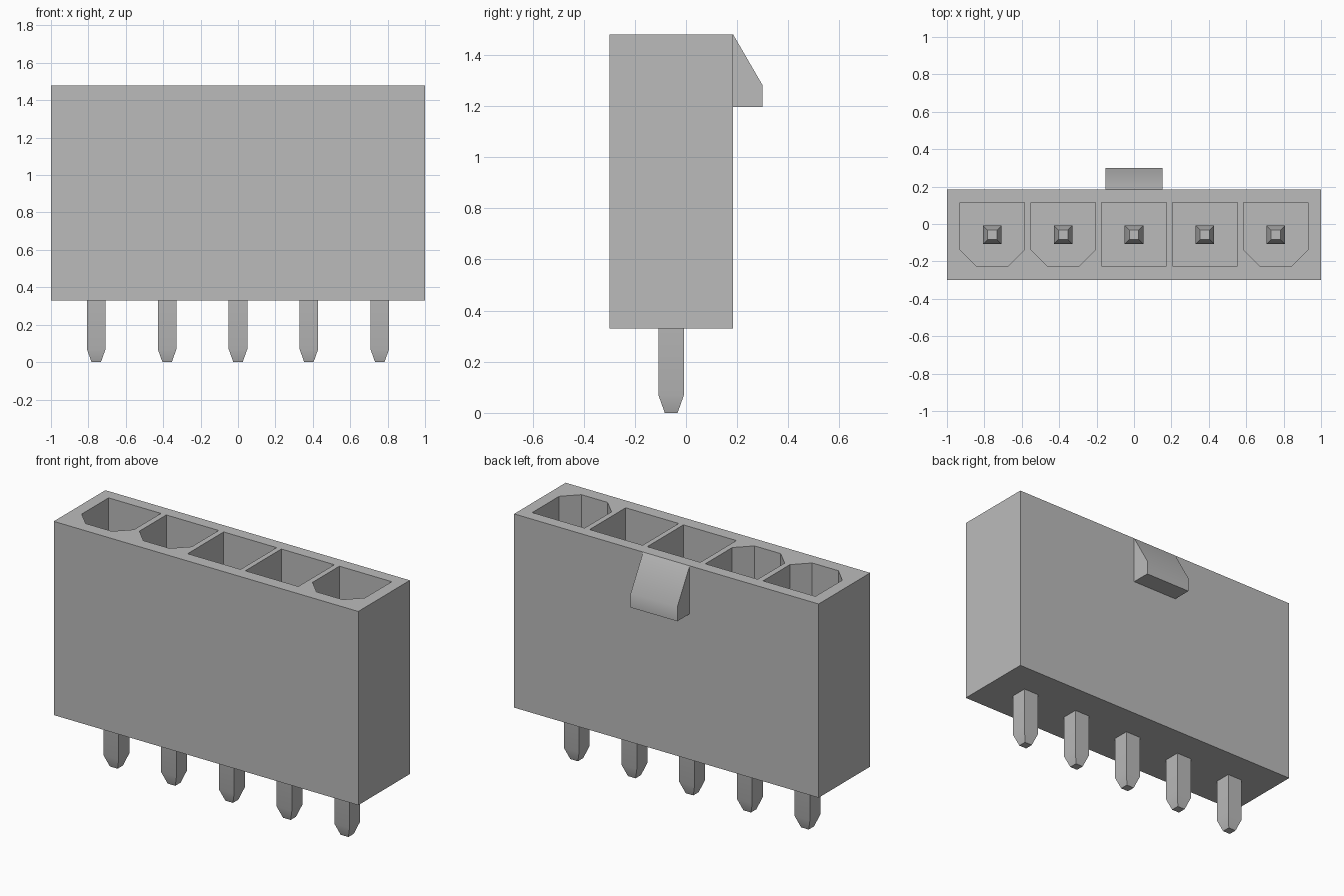
import bpy
import bmesh
from math import radians

cube = bpy.data.objects.get("Cube")
if cube:
    bpy.data.objects.remove(cube, do_unlink=True)

PITCH = 0.379
BOTTOM, TOP, FLOOR = 0.33, 1.48, 0.55
FRONT, BACK = -0.30, 0.184

grey = bpy.data.materials.new("neutral grey")
grey.use_nodes = True
colour = (0.5, 0.5, 0.5, 1)
grey.diffuse_color = colour
grey.node_tree.nodes["Principled BSDF"].inputs["Base Color"].default_value = colour


def loft(name, rings):
    """Skin a stack of matching rings and cap both ends."""
    bm = bmesh.new()
    loops = [[bm.verts.new(p) for p in ring] for ring in rings]
    n = len(loops[0])
    for a, b in zip(loops, loops[1:]):
        for i in range(n):
            j = (i + 1) % n
            bm.faces.new((a[i], a[j], b[j], b[i]))
    bm.faces.new(loops[0])
    bm.faces.new(loops[-1])
    bmesh.ops.recalc_face_normals(bm, faces=bm.faces)
    mesh = bpy.data.meshes.new(name)
    bm.to_mesh(mesh)
    bm.free()
    mesh.materials.append(grey)
    obj = bpy.data.objects.new(name, mesh)
    bpy.context.collection.objects.link(obj)
    return obj


def activate(obj):
    bpy.ops.object.select_all(action='DESELECT')
    obj.select_set(True)
    bpy.context.view_layer.objects.active = obj


def smooth(obj):
    activate(obj)
    bpy.ops.object.shade_smooth_by_angle(angle=radians(35))


def prism(name, outline, z0, z1):
    return loft(name, [[(x, y, z) for x, y in outline] for z in (z0, z1)])


def rectangle(cx, cy, hx, hy):
    return [(cx - hx, cy - hy), (cx + hx, cy - hy),
            (cx + hx, cy + hy), (cx - hx, cy + hy)]


def keyed_outline(cx, half, y0, y1, cut):
    """Square socket outline with its two front corners cut off."""
    return [(cx - half + cut, y0), (cx + half - cut, y0), (cx + half, y0 + cut),
            (cx + half, y1), (cx - half, y1), (cx - half, y0 + cut)]


# Housing block
housing = prism("housing", rectangle(0, (FRONT + BACK) / 2, 1, (BACK - FRONT) / 2),
                BOTTOM, TOP)

# Sockets: keyed or square wells cut from above
for i, keyed in enumerate((True, True, False, False, True)):
    x = (i - 2) * PITCH
    if keyed:
        outline = keyed_outline(x, 0.172, -0.224, 0.114, 0.086)
    else:
        outline = rectangle(x, -0.055, 0.174, 0.169)
    cutter = prism("socket_cutter", outline, FLOOR, TOP + 0.1)
    cutter.hide_render = True
    cut = housing.modifiers.new("socket", 'BOOLEAN')
    cut.operation = 'DIFFERENCE'
    cut.solver = 'EXACT'
    cut.object = cutter
    activate(housing)
    bpy.ops.object.modifier_apply(modifier=cut.name)
    bpy.data.objects.remove(cutter, do_unlink=True)

# Contact pins with tapered ends
for i in range(5):
    x = (i - 2) * PITCH
    sections = ((0, 0.025), (0.07, 0.05), (1.05, 0.05), (1.12, 0.025))
    pin = loft(f"pin_{i + 1}", [[(px, py, z) for px, py in rectangle(x, -0.058, h, h)]
                               for z, h in sections])
    smooth(pin)

# Latch ramp on the back wall
profile = [(BACK, TOP), (0.30, 1.28), (0.30, 1.195), (BACK, 1.195)]
latch = loft("latch_ramp", [[(x, y, z) for y, z in profile] for x in (-0.153, 0.153)])
smooth(latch)
